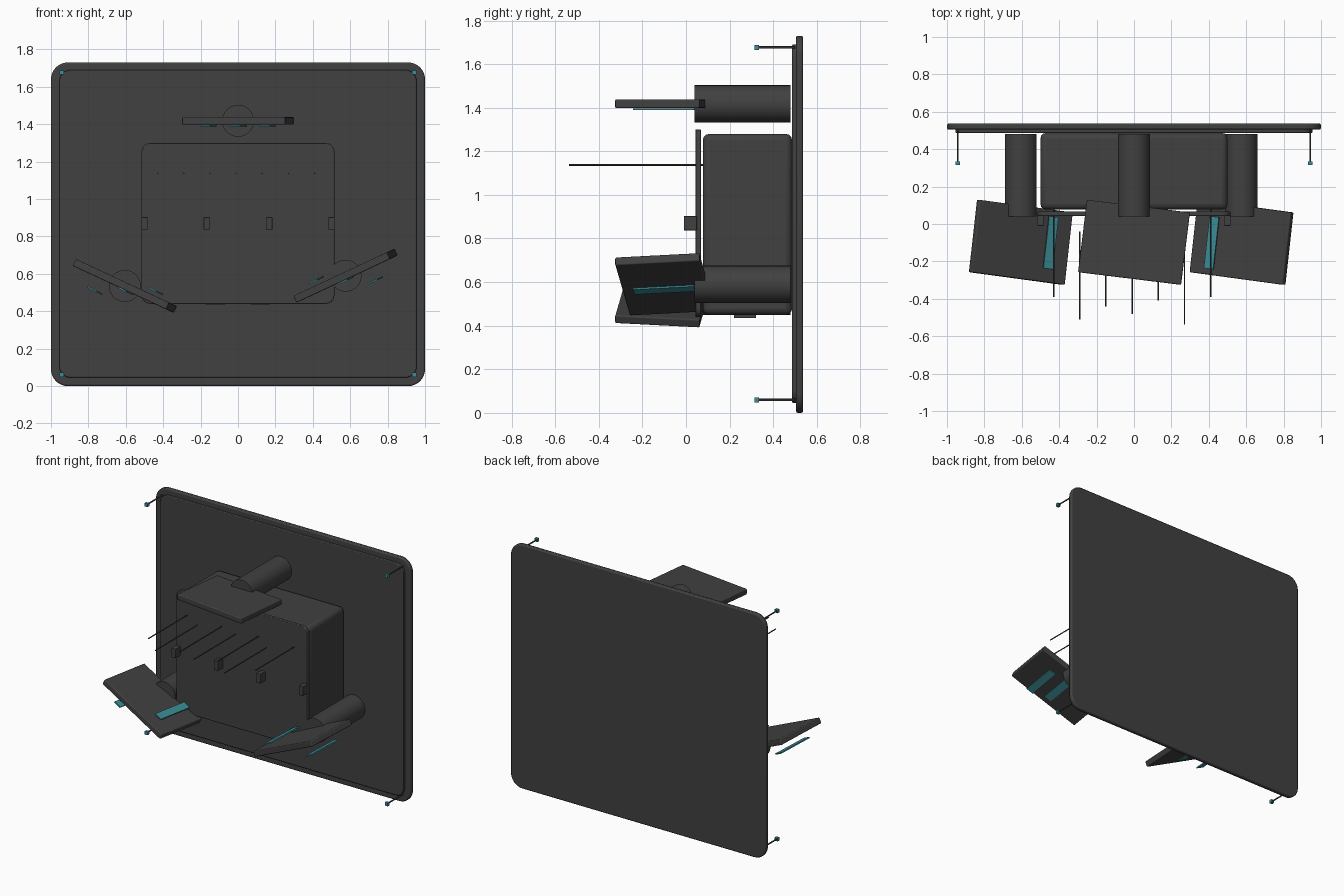
import bpy, bmesh, math
from mathutils import Matrix, Vector

if "Cube" in bpy.data.objects:
    bpy.data.objects.remove(bpy.data.objects["Cube"])


def material(name, color):
    m = bpy.data.materials.new(name)
    m.diffuse_color = (*color, 1)
    m.use_nodes = True
    m.node_tree.nodes["Principled BSDF"].inputs["Base Color"].default_value = m.diffuse_color
    return m


GREY = material("dark grey", (0.052, 0.052, 0.052))
TEAL = material("teal", (0.045, 0.27, 0.31))


def finish(name, bm, mat, matrix=Matrix(), bevel=0.0, segments=3):
    me = bpy.data.meshes.new(name)
    bm.to_mesh(me)
    bm.free()
    ob = bpy.data.objects.new(name, me)
    bpy.context.collection.objects.link(ob)
    ob.matrix_world = matrix
    me.materials.append(mat)
    if bevel:
        mod = ob.modifiers.new("bevel", 'BEVEL')
        mod.width, mod.segments = bevel, segments
        mod.limit_method = 'ANGLE'
        mod.angle_limit = math.radians(40)
    bpy.context.view_layer.objects.active = ob
    ob.select_set(True)
    bpy.ops.object.shade_smooth_by_angle(angle=math.radians(30))
    ob.select_set(False)
    return ob


def box(name, center, size, mat=GREY, rot=Matrix(), bevel=0.0, segments=3):
    bm = bmesh.new()
    bmesh.ops.create_cube(bm, size=1)
    bmesh.ops.scale(bm, vec=size, verts=bm.verts)
    return finish(name, bm, mat, Matrix.Translation(center) @ rot, bevel, segments)


def rounded_plate(name, x, z0, z1, y0, y1, radius, bevel):
    """Plate facing -y with rounded corners and a softened rim."""
    bm = bmesh.new()
    pts = []
    corners = [(x, z1, 0), (-x, z1, 90), (-x, z0, 180), (x, z0, 270)]
    for cx, cz, start in corners:
        ox = cx - math.copysign(radius, cx)
        oz = cz - radius if cz == z1 else cz + radius
        for i in range(9):
            a = math.radians(start + i * 90 / 8)
            pts.append((ox + radius * math.cos(a), y0, oz + radius * math.sin(a)))
    face = bm.faces.new([bm.verts.new(p) for p in pts])
    ext = bmesh.ops.extrude_face_region(bm, geom=[face])
    moved = [g for g in ext["geom"] if isinstance(g, bmesh.types.BMVert)]
    bmesh.ops.translate(bm, vec=(0, y1 - y0, 0), verts=moved)
    bmesh.ops.recalc_face_normals(bm, faces=bm.faces)
    return finish(name, bm, GREY, bevel=bevel, segments=2)


def rod(name, x, z, y0, y1, radius, sides=12):
    """Cylinder running along y."""
    bm = bmesh.new()
    bmesh.ops.create_cone(bm, cap_ends=True, segments=sides, radius1=radius,
                          radius2=radius, depth=abs(y1 - y0))
    mat = Matrix.Translation((x, (y0 + y1) / 2, z)) @ Matrix.Rotation(math.pi / 2, 4, 'X')
    return finish(name, bm, GREY, mat)


# Back panel with a raised inner panel
rounded_plate("back_panel", 1.0, 0.0, 1.73, 0.505, 0.537, 0.09, 0.008)
rounded_plate("inner_panel", 0.955, 0.045, 1.69, 0.487, 0.51, 0.06, 0.005)

# Central housing and its front cover
box("housing", (0, 0.282, 0.865), (1.0, 0.41, 0.83), bevel=0.03)
rounded_plate("front_cover", 0.515, 0.44, 1.30, 0.043, 0.068, 0.045, 0.004)

# Clips across the cover
for i in range(4):
    box(f"clip_{i + 1}", (-0.5 + i / 3, 0.02, 0.87), (0.034, 0.06, 0.066), bevel=0.003)

# Feet under the housing
for i, x in enumerate((-0.12, 0.12)):
    box(f"housing_foot_{i + 1}", (x, 0.27, 0.445), (0.1, 0.1, 0.02))

# Three arms, each with a tilted paddle and three strips
for label, x, z, tilt in (("top", 0, 1.418, 0), ("left", -0.605, 0.535, 25),
                          ("right", 0.575, 0.59, -25)):
    rod(f"{label}_arm", x, z, 0.04, 0.48, 0.085, 48)
    turn = Matrix.Rotation(math.radians(tilt), 4, 'Y') @ Matrix.Rotation(math.radians(-7), 4, 'Z')
    box(f"{label}_paddle", (x, -0.098, z), (0.555, 0.39, 0.04), rot=turn, bevel=0.006)
    for i in (-1, 0, 1):
        box(f"{label}_strip_{i + 2}", (x + i * 0.16, -0.1, z - 0.025), (0.055, 0.28, 0.008),
            TEAL, turn)

# Thin needles in front of the cover, at staggered depths
for i, tip in enumerate((-0.39, -0.51, -0.44, -0.48, -0.41, -0.537, -0.39)):
    rod(f"needle_{i + 1}", -0.43 + i * 0.14, 1.137, tip, tip + 0.47, 0.004, 8)

# Corner pins with teal tips
for sx in (-1, 1):
    for z in (0.06, 1.677):
        side = ("left" if sx < 0 else "right") + ("_bottom" if z < 1 else "_top")
        rod(f"pin_{side}", sx * 0.942, z, 0.33, 0.5, 0.005)
        box(f"pin_tip_{side}", (sx * 0.942, 0.325, z), (0.023, 0.02, 0.023), TEAL)
